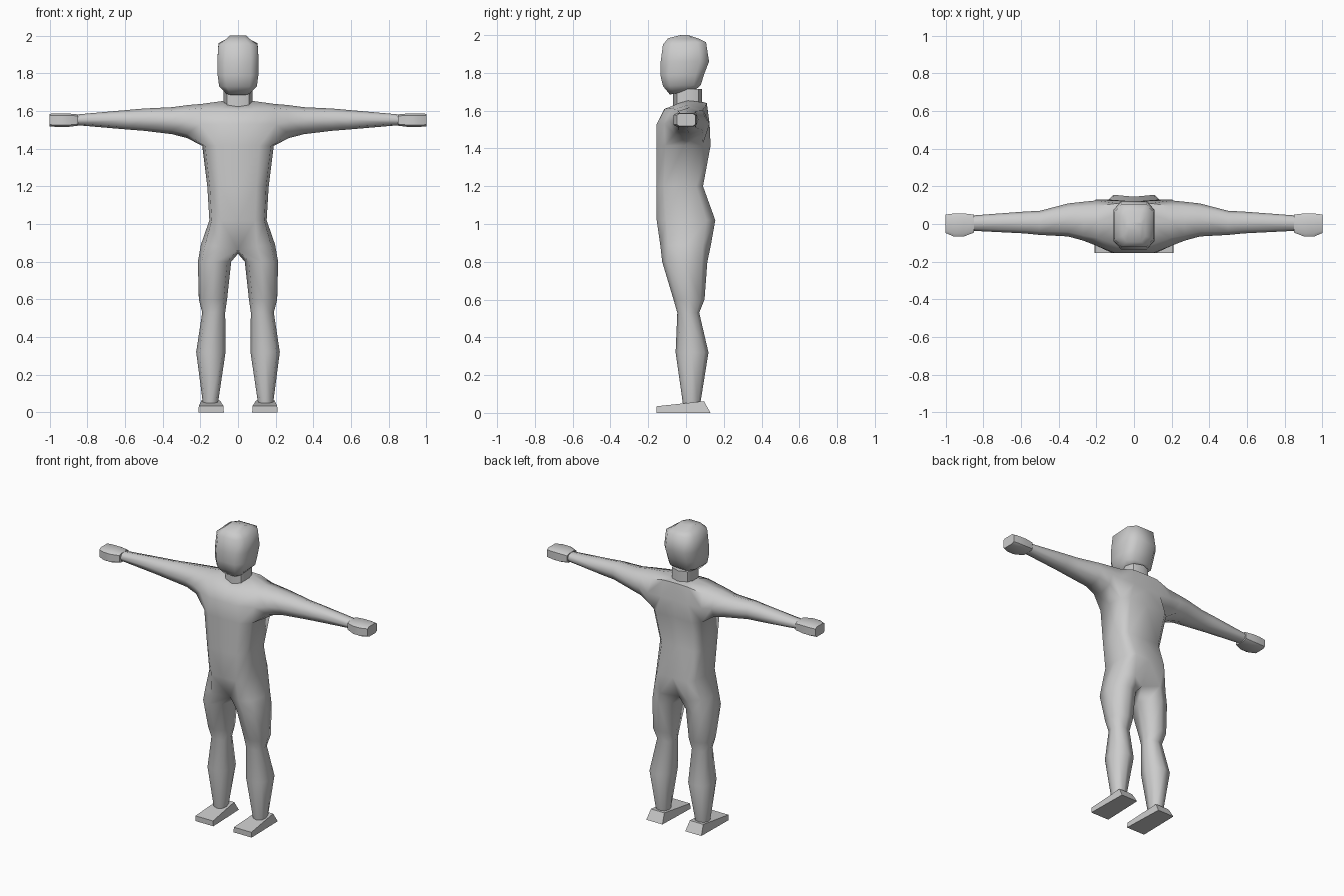
import bpy, bmesh, math

if "Cube" in bpy.data.objects:
    bpy.data.objects.remove(bpy.data.objects["Cube"])

grey = bpy.data.materials.new("plain grey")
grey.diffuse_color = (0.6, 0.6, 0.6, 1)
grey.use_nodes = True
grey.node_tree.nodes["Principled BSDF"].inputs["Base Color"].default_value = grey.diffuse_color


def finish(name, bm, mirrored=False, angle=50):
    """Turn a bmesh into a shaded object, mirrored across x if asked."""
    bmesh.ops.recalc_face_normals(bm, faces=bm.faces)
    mesh = bpy.data.meshes.new(name)
    bm.to_mesh(mesh)
    bm.free()
    mesh.materials.append(grey)
    ob = bpy.data.objects.new(name, mesh)
    bpy.context.collection.objects.link(ob)
    bpy.ops.object.select_all(action='DESELECT')
    ob.select_set(True)
    bpy.context.view_layer.objects.active = ob
    if angle:
        bpy.ops.object.shade_smooth_by_angle(angle=math.radians(angle))
    if mirrored:
        mod = ob.modifiers.new("mirror", 'MIRROR')
        mod.merge_threshold = 0.0005
    return ob


def octagon(a0, a1, b0, b1, k):
    """Eight points round a box: corners pulled in by k, plus side middles."""
    ca, cb, ha, hb = (a0 + a1) / 2, (b0 + b1) / 2, (a1 - a0) / 2, (b1 - b0) / 2
    loop = [(-k, -k), (0, -1), (k, -k), (1, 0), (k, k), (0, 1), (-k, k), (-1, 0)]
    return [(ca + ha * u, cb + hb * v) for u, v in loop]


def rounded(a0, a1, b0, b1, k):
    """Rectangle with cut corners."""
    ca, cb, ha, hb = (a0 + a1) / 2, (b0 + b1) / 2, (a1 - a0) / 2, (b1 - b0) / 2
    loop = [(-k, -1), (k, -1), (1, -k), (1, k), (k, 1), (-k, 1), (-1, k), (-1, -k)]
    return [(ca + ha * u, cb + hb * v) for u, v in loop]


def ring(bm, points):
    return [bm.verts.new(p) for p in points]


def bridge(bm, a, b, closed=True):
    n = len(a)
    for i in range(n if closed else n - 1):
        j = (i + 1) % n
        bm.faces.new((a[i], a[j], b[j], b[i]))


def loft(bm, rings):
    for a, b in zip(rings, rings[1:]):
        bridge(bm, a, b)


# Body: half torso with one arm and one leg growing out of it, mirrored
bm = bmesh.new()


def half_ring(z, hx, y0, y1):
    m = (y0 + y1) / 2
    h = (y1 - y0) / 2
    return ring(bm, [(0, y0, z), (.6 * hx, y0, z), (.92 * hx, m - .68 * h, z), (hx, m, z),
                     (.95 * hx, m + .7 * h, z), (.72 * hx, y1, z), (0, y1 - .01, z)])


hip = ring(bm, [(0, -.085, .865), (.10, -.135, .88), (.175, -.095, .89), (.197, 0, .89),
                (.175, .09, .89), (.10, .13, .88), (0, .075, .865)])
waist = half_ring(1.02, .152, -.155, .155)
belly = half_ring(1.2, .163, -.155, .09)
chest = half_ring(1.415, .19, -.155, .13)
armpit = ring(bm, [(0, -.155, 1.53), (.1, -.155, 1.53), (.2, -.115, 1.53),
                   (.2, .125, 1.53), (.1, .125, 1.53), (0, .12, 1.53)])
shoulder = ring(bm, [(0, -.115, 1.608), (.09, -.112, 1.61), (.19, -.075, 1.615), (.19, .015, 1.638),
                     (.19, .095, 1.615), (.09, .11, 1.638), (0, .11, 1.64)])
collar = ring(bm, [(0, -.06, 1.625), (.045, -.052, 1.63), (.07, -.03, 1.642), (.08, .01, 1.653),
                   (.075, .06, 1.648), (.05, .085, 1.645), (0, .09, 1.645)])
for a, b in ((hip, waist), (waist, belly), (belly, chest), (shoulder, collar)):
    bridge(bm, a, b, False)
# Chest sides leave an opening for the arm
bridge(bm, chest[:3], armpit[:3], False)
bridge(bm, chest[4:], armpit[3:], False)
bridge(bm, armpit[:3], shoulder[:3], False)
bridge(bm, armpit[3:], shoulder[4:], False)
bm.faces.new(collar)

# Arm: x, y range, z range
arm = [[chest[2], chest[3], chest[4], armpit[3], shoulder[4], shoulder[3], shoulder[2], armpit[2]]]
for x, y0, y1, z0, z1 in ((.27, -.088, .118, 1.456, 1.631), (.35, -.066, .109, 1.477, 1.62),
                          (.5, -.058, .07, 1.495, 1.613), (.58, -.05, .066, 1.501, 1.606),
                          (.86, -.036, .045, 1.525, 1.581)):
    arm.append(ring(bm, [(x, y, z) for y, z in octagon(y0, y1, z0, z1, .74)]))
loft(bm, arm)
bm.faces.new(arm[-1])

# Leg: z, x range, y range
crotch = bm.verts.new((0, 0, .842))
leg = [hip + [crotch]]
for z, x0, x1, y0, y1 in ((.80, .036, .213, -.126, .113), (.60, .058, .208, -.066, .098),
                          (.53, .068, .19, -.046, .07), (.32, .066, .222, -.055, .119),
                          (.045, .107, .186, -.016, .075)):
    leg.append(ring(bm, [(x, y, z) for x, y in octagon(x0, x1, y0, y1, .76)]))
loft(bm, leg)
bm.faces.new(leg[-1])
finish("body", bm, True, 60)

# Hands
bm = bmesh.new()
hand = [ring(bm, [(x, y, z) for y, z in rounded(y0, y1, z0, z1, .72)])
        for x, y0, y1, z0, z1 in ((.85, -.046, .05, 1.522, 1.582), (.905, -.067, .056, 1.515, 1.587),
                                  (.955, -.067, .056, 1.515, 1.587), (1.0, -.048, .05, 1.518, 1.585))]
loft(bm, hand)
bm.faces.new(hand[0])
bm.faces.new(hand[-1])
finish("hands", bm, True, 50)

# Feet: sloping wedges, wide at the toe
bm = bmesh.new()
sole = ring(bm, [(.075, -.155, 0), (.21, -.155, 0), (.205, .13, 0), (.085, .13, 0)])
top = ring(bm, [(.078, -.155, .035), (.208, -.155, .035), (.195, .095, .062), (.095, .095, .062)])
bridge(bm, sole, top)
bm.faces.new(sole)
bm.faces.new(top)
finish("feet", bm, True, 0)

# Neck
bm = bmesh.new()
neck = [ring(bm, [(x, y, z) for x, y in octagon(-.078, .078, -.068, .086, .74)]) for z in (1.615, 1.715)]
loft(bm, neck)
for r in neck:
    bm.faces.new(r)
finish("neck", bm, False, 50)

# Head: half width, y range, height at front and back
bm = bmesh.new()
head = []
for hx, y0, y1, zf, zb in ((.062, -.085, .055, 1.685, 1.715), (.1, -.122, .078, 1.73, 1.735),
                           (.108, -.136, .095, 1.79, 1.79), (.11, -.134, .122, 1.86, 1.86),
                           (.104, -.122, .106, 1.95, 1.962), (.062, -.095, .07, 1.983, 1.98)):
    head.append(ring(bm, [(x, y, zf + (zb - zf) * (y - y0) / (y1 - y0))
                          for x, y in rounded(-hx, hx, y0, y1, .62)]))
loft(bm, head)
bm.faces.new(head[0])
crown = ring(bm, [(x, y, 2.0) for x, y in rounded(-.045, .045, -.03, .01, .6)])
bridge(bm, head[-1], crown)
bm.faces.new(crown)
finish("head", bm, False, 60)
